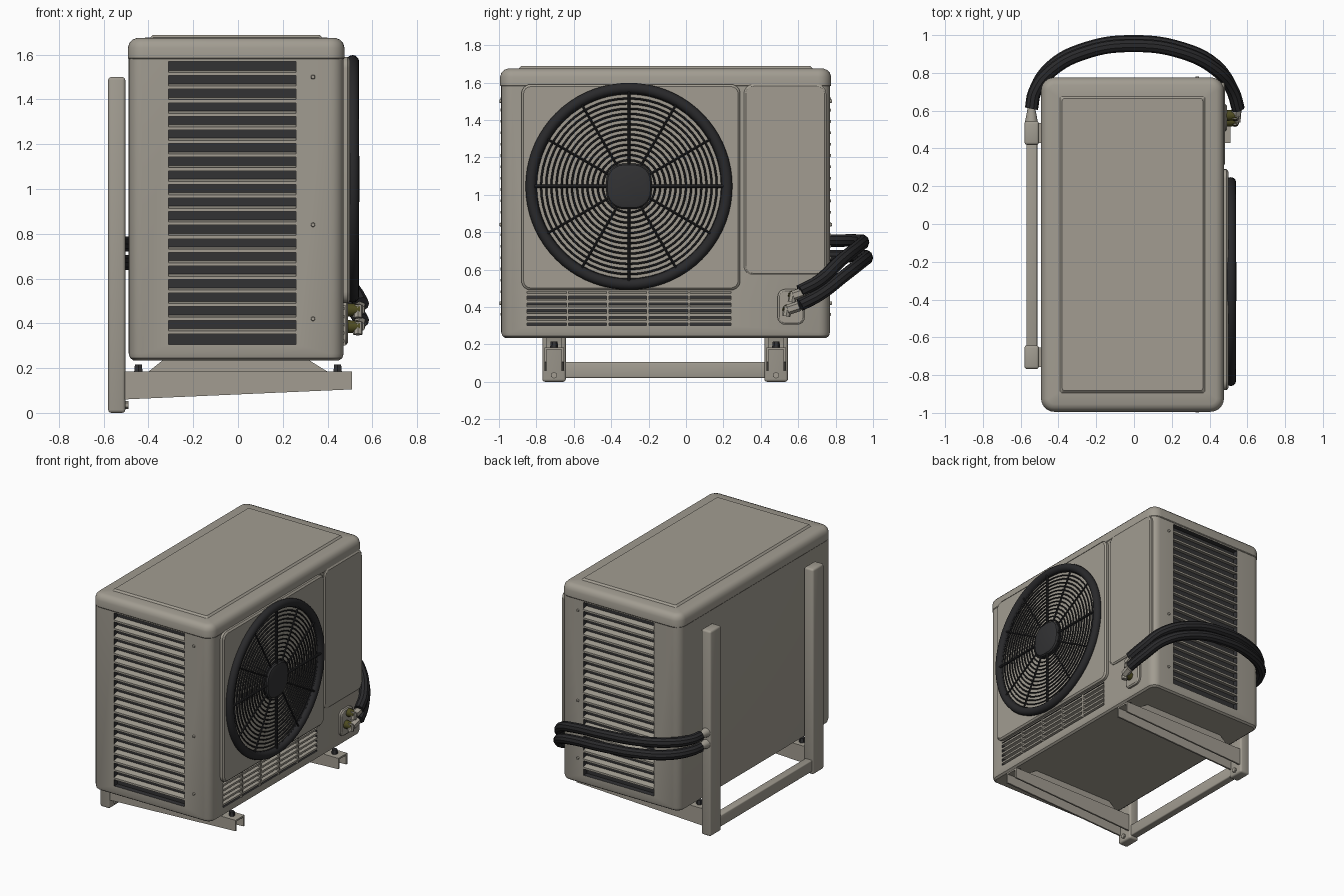
import bpy, bmesh, math
from mathutils import Vector

if "Cube" in bpy.data.objects:
    bpy.data.objects.remove(bpy.data.objects["Cube"])

def material(name, rgb):
    m = bpy.data.materials.new(name)
    m.diffuse_color = (*rgb, 1)
    m.use_nodes = True
    m.node_tree.nodes["Principled BSDF"].inputs["Base Color"].default_value = m.diffuse_color
    return m

BEIGE = material("warm_grey_paint", (0.36, 0.335, 0.285))
DARK = material("charcoal_plastic", (0.032, 0.032, 0.034))
BLACK = material("black_rubber", (0.022, 0.022, 0.024))
OLIVE = material("dark_olive_brass", (0.075, 0.07, 0.015))

def finish(name, bm, mat):
    bmesh.ops.recalc_face_normals(bm, faces=bm.faces)
    me = bpy.data.meshes.new(name)
    bm.to_mesh(me)
    bm.free()
    me.materials.append(mat)
    ob = bpy.data.objects.new(name, me)
    bpy.context.collection.objects.link(ob)
    return ob

def place(axis, u, v, w):
    return {'x': (w, u, v), 'y': (u, w, v), 'z': (u, v, w)}[axis]

def extrude(name, profiles, axis, a, b, mat, bevel=0):
    """Extrude one or more closed profiles along an axis, as one object."""
    bm = bmesh.new()
    for pts in profiles:
        lo = [bm.verts.new(place(axis, u, v, a)) for u, v in pts]
        hi = [bm.verts.new(place(axis, u, v, b)) for u, v in pts]
        bm.faces.new(lo)
        bm.faces.new(hi)
        for i in range(len(pts)):
            j = (i + 1) % len(pts)
            bm.faces.new((lo[i], lo[j], hi[j], hi[i]))
    if bevel:
        bmesh.ops.bevel(bm, geom=bm.edges[:], offset=bevel, segments=3, profile=0.5, affect='EDGES')
    return finish(name, bm, mat)

def rect(u0, u1, v0, v1):
    return [(u0, v0), (u1, v0), (u1, v1), (u0, v1)]

def box(name, x, y, z, mat, bevel=0):
    return extrude(name, [rect(*x, *y)], 'z', *z, mat, bevel)

def rounded(name, axis, u, v, r, levels, mat):
    """Stack rounded rectangles; levels are (position, inset)."""
    bm = bmesh.new()
    loops = []
    for w, inset in levels:
        rr, loop = max(r - inset, 0.012), []
        for k, (su, sv) in enumerate([(1, 1), (0, 1), (0, 0), (1, 0)]):
            cu = (u[1] - inset - rr) if su else (u[0] + inset + rr)
            cv = (v[1] - inset - rr) if sv else (v[0] + inset + rr)
            for i in range(7):
                t = math.pi / 2 * (k + i / 6)
                loop.append(bm.verts.new(place(axis, cu + rr * math.cos(t), cv + rr * math.sin(t), w)))
        loops.append(loop)
    for a, b in zip(loops, loops[1:]):
        for i in range(28):
            j = (i + 1) % 28
            bm.faces.new((a[i], a[j], b[j], b[i]))
    bm.faces.new(loops[0])
    bm.faces.new(loops[-1])
    return finish(name, bm, mat)

def cone(name, p, q, r1, r2, mat, seg=12):
    p, q = Vector(p), Vector(q)
    bm = bmesh.new()
    bmesh.ops.create_cone(bm, cap_ends=True, segments=seg, radius1=r1, radius2=r2, depth=(q - p).length)
    rot = (q - p).to_track_quat('Z', 'Y')
    for v in bm.verts:
        v.co = rot @ v.co + (p + q) / 2
    return finish(name, bm, mat)

def ring(name, x, R, r, seg, mat, minor=6):
    bpy.ops.mesh.primitive_torus_add(location=(x, FY, FZ), rotation=(0, math.pi / 2, 0), major_radius=R,
                                     minor_radius=r, major_segments=seg, minor_segments=minor)
    ob = bpy.context.object
    ob.name = name
    ob.data.materials.append(mat)
    return ob

def activate(ob):
    bpy.ops.object.select_all(action='DESELECT')
    ob.select_set(True)
    bpy.context.view_layer.objects.active = ob

def cut(target, cutters):
    activate(target)
    for c in cutters:
        m = target.modifiers.new("cut", 'BOOLEAN')
        m.operation, m.solver, m.object = 'DIFFERENCE', 'EXACT', c
        bpy.ops.object.modifier_apply(modifier=m.name)

def join(name, obs):
    activate(obs[0])
    for o in obs:
        o.select_set(True)
    bpy.ops.object.join()
    obs[0].name = name

FY, FZ = -0.305, 1.045   # fan axis

# Casing, lid and raised front panels
body = rounded("casing", 'z', (-0.488, 0.472), (-0.988, 0.77), 0.06,
               [(0.235, 0.02), (0.245, 0.006), (0.265, 0), (1.60, 0)], BEIGE)
rounded("lid", 'z', (-0.492, 0.476), (-0.994, 0.776), 0.07,
        [(1.58, 0.004), (1.585, 0), (1.63, 0), (1.652, 0.007), (1.667, 0.021), (1.674, 0.04),
         (1.676, 0.10), (1.688, 0.112)], BEIGE)
panel = rounded("fan_panel", 'x', (-0.88, 0.29), (0.49, 1.59), 0.05, [(0.46, 0), (0.49, 0), (0.5, 0.012)], BEIGE)
rounded("service_cover", 'x', (0.31, 0.75), (0.57, 1.59), 0.05, [(0.46, 0), (0.476, 0), (0.483, 0.01)], BEIGE)

# Openings for fan and louvres, dark inside
fan_cut = cone("fan_cutter", (0.33, FY, FZ), (0.7, FY, FZ), 0.52, 0.52, DARK, 64)
cutters = [box("cutter", (-0.31, 0.26), (-1.2, -0.95), (0.305, 1.57), DARK),
           box("cutter", (-0.28, 0.29), (0.732, 1.0), (0.305, 1.57), DARK),
           box("cutter", (0.425, 0.7), (-0.85, 0.24), (0.30, 0.482), DARK), fan_cut]
cut(body, cutters)
cut(panel, [fan_cut])
for c in cutters:
    bpy.data.objects.remove(c)
body.data.materials.clear()
for m in (BEIGE, DARK, OLIVE):
    body.data.materials.append(m)
for f in body.data.polygons:
    c = f.center
    inside = -0.35 < c.x < 0.465 and -0.983 < c.y < 0.765 and 0.28 < c.z < 1.59
    if c.x > 0.33:
        inside = inside and -0.9 < c.y < 0.3
    f.material_index = (2 if abs(c.x - 0.33) < 0.002 else 1) if inside else 0

# Side louvres
for side, name, x in ((-1, "front", (-0.31, 0.26)), (1, "rear", (-0.28, 0.29))):
    out, inn = (-0.992, -0.952) if side < 0 else (0.774, 0.734)
    slats = []
    for i in range(20):
        z = 1.517 - i * 0.0607
        slats.append([(out, z - 0.011), (out, z + 0.003), (inn, z + 0.013), (inn, z + 0.001)])
    extrude(name + "_side_louvres", slats, 'x', *x, BEIGE)

# Lower louvre with dividers
slats = [[(0.476, z - 0.008), (0.476, z + 0.006), (0.43, z + 0.016), (0.43, z + 0.004)]
         for z in [0.322 + 0.036 * i for i in range(5)]]
extrude("lower_louvres", slats, 'y', -0.85, 0.24, BEIGE)
extrude("louvre_dividers", [rect(0.43, 0.479, y, y + 0.012) for y in (-0.64, -0.425, -0.21, 0.01)],
        'z', 0.30, 0.482, BEIGE)

# Fan guard: rim, concentric wires, spokes, hub
rim = ring("fan_rim", 0.512, 0.524, 0.029, 72, BLACK, 12)
wires = [ring("wire", 0.522 - 0.012 * (i / 13) ** 2, 0.14 + i * 0.0275, 0.0055, 56, BLACK) for i in range(14)]
for k in range(12):
    t = math.pi * k / 6
    d = Vector((0, math.cos(t), math.sin(t)))
    c = Vector((0.525, FY, FZ))
    wires.append(cone("spoke", c + d * 0.1, c + d * 0.515, *([0.009 if k % 3 == 0 else 0.006] * 2), BLACK, 8))
join("fan_guard", wires)
rounded("guard_hub", 'x', (FY - 0.122, FY + 0.122), (FZ - 0.122, FZ + 0.122), 0.095,
        [(0.49, 0), (0.528, 0), (0.538, 0.008), (0.543, 0.025)], DARK)

# Fan blades
bm = bmesh.new()
for k in range(5):
    grid = []
    for i in range(6):
        r = 0.1 + 0.4 * i / 5
        row = []
        for j in range(6):
            t = j / 5
            a = 2 * math.pi * k / 5 + t * 0.95 + 0.5 * (r - 0.1)
            row.append(bm.verts.new((0.37 + 0.09 * t, FY + r * math.cos(a), FZ + r * math.sin(a))))
        grid.append(row)
    for i in range(5):
        for j in range(5):
            bm.faces.new((grid[i][j], grid[i + 1][j], grid[i + 1][j + 1], grid[i][j + 1]))
finish("fan_blades", bm, DARK)
cone("fan_motor_hub", (0.33, FY, FZ), (0.47, FY, FZ), 0.12, 0.11, DARK, 32)

# Wall bracket: uprights, cross rail, tapered channel arms, feet and bolts
for y, side in ((-0.705, "left"), (0.482, "right")):
    box(side + "_upright", (-0.58, -0.503), (y - 0.063, y + 0.063), (0, 1.5), BEIGE, 0.014)
    arm = [(-0.51, 0.06), (0.51, 0.105), (0.51, 0.183), (-0.51, 0.183)]
    join(side + "_arm", [extrude("arm", [arm], 'y', y + s - 0.006, y + s + 0.006, BEIGE) for s in (-0.046, 0.046)]
         + [box("arm_top", (-0.51, 0.51), (y - 0.052, y + 0.052), (0.172, 0.184), BEIGE)])
    extrude(side + "_foot", [[(-0.40, 0.184), (0.40, 0.184), (0.31, 0.24), (-0.33, 0.24)]], 'y',
            y - 0.04, y + 0.04, BEIGE)
    for x in (-0.445, 0.445):
        cone(side + "_foot_bolt", (x, y, 0.18), (x, y, 0.215), 0.022, 0.018, DARK, 6)
    cone(side + "_upright_bolt", (-0.51, y, 0.035), (-0.49, y, 0.035), 0.018, 0.018, BEIGE, 6)
box("cross_rail", (-0.57, -0.512), (-0.68, 0.46), (0.02, 0.105), BEIGE, 0.008)

# Casing screws
for y, d in ((-0.988, -0.01), (0.77, 0.01)):
    for z in (0.42, 0.84, 1.5):
        cone("casing_screw", (0.335, y - d, z), (0.335, y + d, z), 0.012, 0.008, BEIGE)

# Shut-off valves
rounded("valve_plate", 'x', (0.49, 0.635), (0.305, 0.495), 0.04, [(0.46, 0), (0.485, 0), (0.492, 0.01)], BEIGE)
for n, (y, z) in enumerate(((0.575, 0.46), (0.545, 0.385))):
    cone("valve_body", (0.48, y, z), (0.545, y, z), 0.03, 0.026, OLIVE, 12)
    cone("valve_cap", (0.535, y - 0.01, z - 0.035), (0.535, y, z + 0.02), 0.022, 0.022, BEIGE, 8)
    cone("valve_nut", (0.54, y, z), (0.545, y + 0.06, z + 0.02), 0.028, 0.028, BEIGE, 6)

# Insulated hoses sweeping round to the rear upright
for n, (back, front, dy) in enumerate(((0.755, 0.485, 0.0), (0.672, 0.41, 0.02))):
    path = [(-0.543, 0.61, 0), (-0.525, 0.70, 0), (-0.44, 0.81, 0.0), (-0.25, 0.91, 0.0), (0, 0.945, 0.03),
            (0.25, 0.91, 0.15), (0.43, 0.82, 0.42), (0.52, 0.71, 0.80), (0.552, 0.61, 1)]
    cu = bpy.data.curves.new("hose", 'CURVE')
    cu.dimensions = '3D'
    cu.bevel_depth, cu.bevel_resolution, cu.use_fill_caps = 0.035, 3, True
    sp = cu.splines.new('BEZIER')
    sp.bezier_points.add(len(path) - 1)
    sp.resolution_u = 6
    for bp, (x, y, t) in zip(sp.bezier_points, path):
        bp.co = (x, y + dy * (1 if abs(x) < 0.5 else 0), back + (front - back) * t)
        bp.handle_left_type = bp.handle_right_type = 'AUTO'
    cu.materials.append(BLACK)
    hose = bpy.data.objects.new("hose_%d" % (n + 1), cu)
    bpy.context.collection.objects.link(hose)
    activate(hose)
    bpy.ops.object.convert(target='MESH')
    cone("hose_fitting", (-0.543, 0.54, back), (-0.543, 0.625, back), 0.034, 0.018, BEIGE, 12)

# Smooth shading with crisp edges
bpy.ops.object.select_all(action='SELECT')
bpy.context.view_layer.objects.active = body
bpy.ops.object.shade_smooth_by_angle(angle=math.radians(32))
bpy.ops.object.select_all(action='DESELECT')
